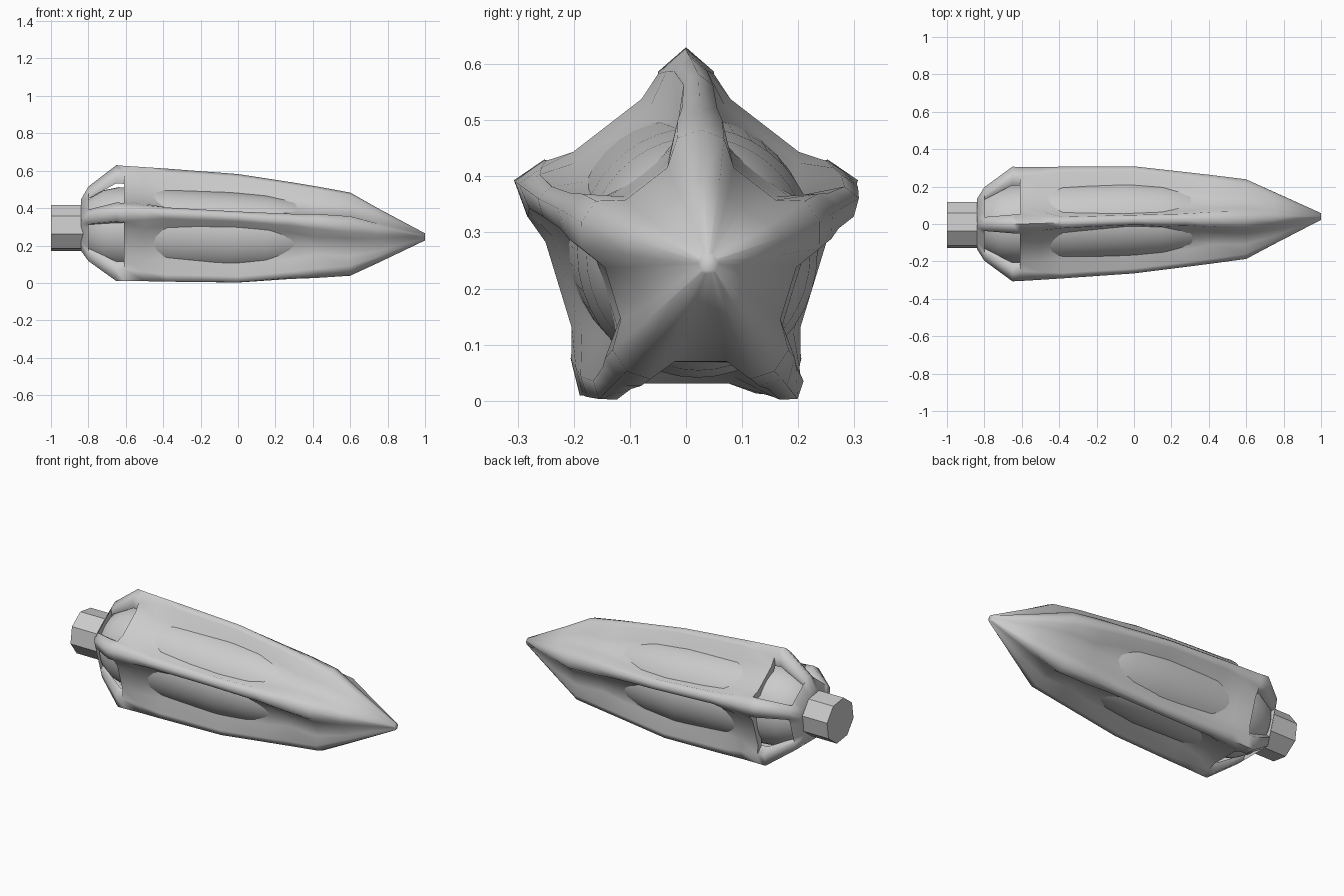
import bpy, bmesh
from math import sin, cos, pi, radians

if "Cube" in bpy.data.objects:
    bpy.data.objects.remove(bpy.data.objects["Cube"])


def finish(name, bm, angle):
    bmesh.ops.recalc_face_normals(bm, faces=bm.faces)
    me = bpy.data.meshes.new(name)
    bm.to_mesh(me)
    bm.free()
    ob = bpy.data.objects.new(name, me)
    bpy.context.collection.objects.link(ob)
    bpy.ops.object.select_all(action='DESELECT')
    ob.select_set(True)
    bpy.context.view_layer.objects.active = ob
    if angle:
        bpy.ops.object.shade_smooth_by_angle(angle=radians(angle))
    return ob


def loft(bm, rings, cap=True):
    rows = [[bm.verts.new(p) for p in r] for r in rings]
    n = len(rows[0])
    cells = {}
    for i in range(len(rows) - 1):
        for j in range(n):
            k = (j + 1) % n
            cells[i, j] = bm.faces.new((rows[i][j], rows[i][k], rows[i + 1][k], rows[i + 1][j]))
    if cap:
        bm.faces.new(rows[0])
        bm.faces.new(rows[-1])
    return cells


# Five-ridged hull stations: x, centre y, centre z, ridge radius, valley distance,
# floor half-width and shoulder position (fractions of half-width), shoulder bulge
STATIONS = [
    (-0.84, 0.00, 0.295, 0.150, 0.122, 0.40, 0.62, 0.0),
    (-0.80, 0.00, 0.295, 0.220, 0.178, 0.40, 0.62, 0.0),
    (-0.65, 0.00, 0.287, 0.343, 0.258, 0.40, 0.66, -0.004),
    (-0.61, 0.00, 0.285, 0.341, 0.254, 0.40, 0.66, -0.004),
    (-0.50, 0.003, 0.282, 0.337, 0.240, 0.45, 0.74, -0.002),
    (-0.38, 0.008, 0.277, 0.334, 0.211, 0.50, 0.80, 0.0),
    (0.00, 0.022, 0.262, 0.320, 0.198, 0.53, 0.82, 0.001),
    (0.28, 0.024, 0.256, 0.283, 0.187, 0.46, 0.78, 0.006),
    (0.42, 0.025, 0.252, 0.264, 0.174, 0.32, 0.72, 0.012),
    (0.60, 0.026, 0.245, 0.238, 0.175, 0.35, 0.68, 0.014),
    (0.75, 0.032, 0.243, 0.155, 0.126, 0.40, 0.68, 0.010),
    (1.00, 0.040, 0.245, 0.020, 0.018, 0.40, 0.68, 0.001),
]


def star_ring(x, cy, cz, r, d, w, s, b):
    half, apo = r * sin(pi / 5), r * cos(pi / 5)
    sh = apo + b
    prof = [(-1, apo), (-s, sh), (-w, d), (0, d), (w, d), (s, sh)]
    pts = []
    for k in range(5):
        a = radians(126 + 72 * k)
        for t, n in prof:
            t *= half
            # the lower pair of ridges sits on the ground
            pts.append((x, cy + 0.94 * (n * cos(a) - t * sin(a)),
                        max(0.0, cz + n * sin(a) + t * cos(a))))
    return pts


# Hull with open rear windows, whose rims are turned inward
bm = bmesh.new()
cells = loft(bm, [star_ring(*s) for s in STATIONS])
holes = [cells[i, 6 * k + j] for i in (1, 2) for k in range(5) for j in (1, 2, 3, 4)]
bmesh.ops.delete(bm, geom=holes, context='FACES')
rim = [e for e in bm.edges if e.is_boundary]
new = bmesh.ops.extrude_edge_only(bm, edges=rim)['geom']
for v in new:
    if isinstance(v, bmesh.types.BMVert):
        v.co.y *= 0.82
        v.co.z = 0.288 + (v.co.z - 0.288) * 0.82
finish("hull", bm, 77)

# Smooth inner core that bulges through the side and rear windows
CORE = [(-0.86, 0.06), (-0.83, 0.12), (-0.79, 0.165), (-0.72, 0.205), (-0.64, 0.222), (-0.5, 0.226),
        (-0.3, 0.225), (-0.05, 0.223), (0.15, 0.208), (0.3, 0.182), (0.42, 0.13), (0.5, 0.05)]
bm = bmesh.new()
rings = []
for x, r in CORE:
    f = max(0, min(1, (x + 0.65) / 0.65))
    cy, cz = 0.022 * f, 0.29 - 0.028 * f
    rings.append([(x, cy + 0.96 * r * cos(a * pi / 20), cz + r * sin(a * pi / 20)) for a in range(40)])
loft(bm, rings)
finish("inner_core", bm, 45)

# Faceted rear nozzle
bm = bmesh.new()
loft(bm, [[(x, -0.006 + 0.127 * cos(a * pi / 4 + 0.25), 0.294 + 0.127 * sin(a * pi / 4 + 0.25))
           for a in range(8)] for x in (-1.0, -0.8)])
finish("rear_nozzle", bm, 0)
